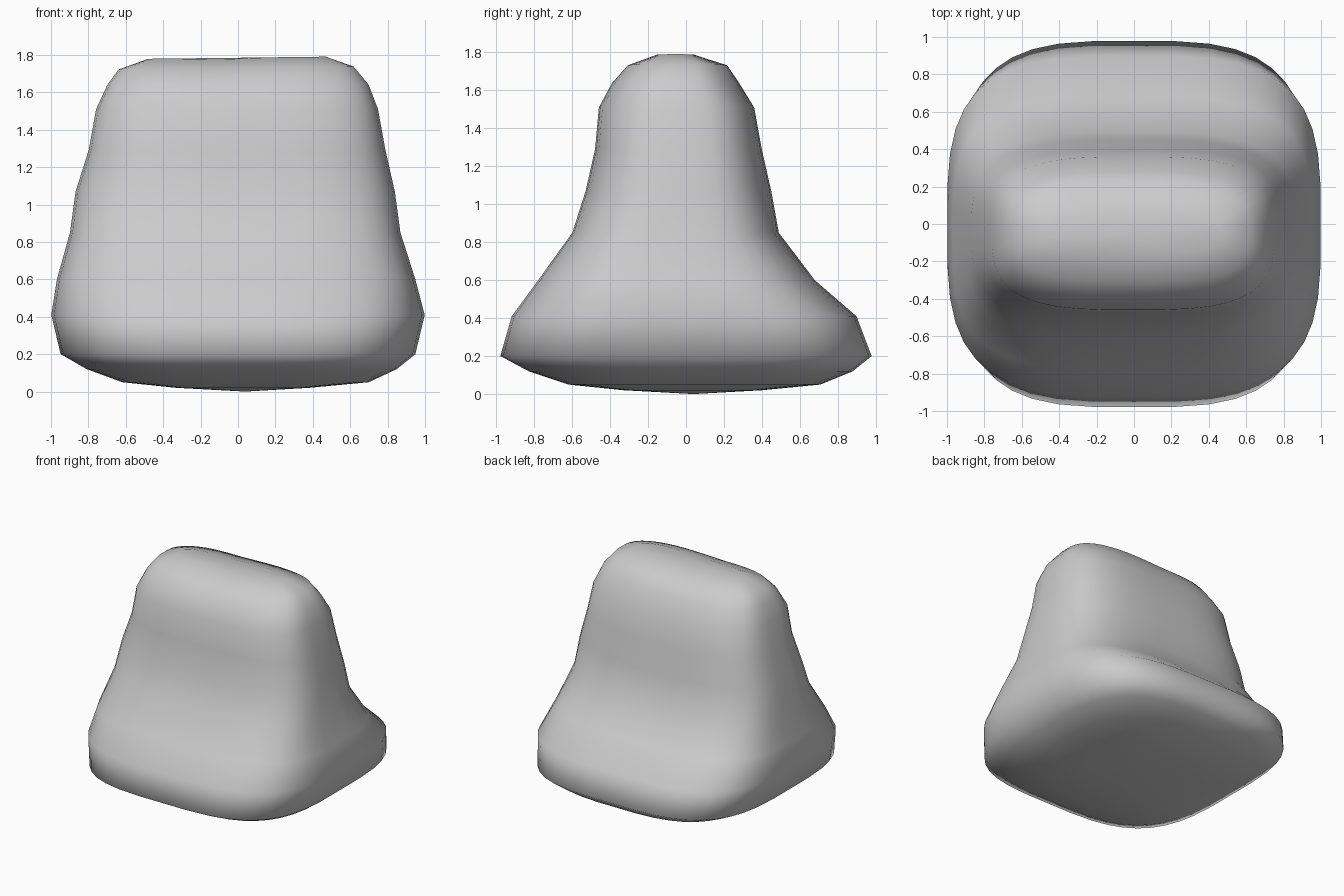
import bpy
import bmesh
from math import cos, sin, pi, copysign

cube = bpy.data.objects.get("Cube")
if cube:
    bpy.data.objects.remove(cube, do_unlink=True)

SIDES = 40

# Body outline by height: z, left edge, right edge, front, back, squareness
LEVELS = [
    (0.02, -0.33, 0.38, -0.33, 0.40, 2.8),
    (0.05, -0.62, 0.70, -0.62, 0.71, 3.0),
    (0.12, -0.81, 0.85, -0.83, 0.88, 3.2),
    (0.20, -0.95, 0.95, -0.98, 0.98, 3.4),
    (0.41, -1.00, 1.00, -0.92, 0.90, 3.4),
    (0.60, -0.97, 0.95, -0.78, 0.68, 3.4),
    (0.85, -0.90, 0.87, -0.60, 0.49, 3.4),
    (1.07, -0.87, 0.84, -0.53, 0.45, 3.2),
    (1.29, -0.80, 0.79, -0.48, 0.40, 3.2),
    (1.51, -0.76, 0.75, -0.46, 0.36, 3.2),
    (1.64, -0.70, 0.70, -0.39, 0.28, 3.1),
    (1.73, -0.64, 0.62, -0.31, 0.22, 3.0),
    (1.785, -0.48, 0.47, -0.16, 0.05, 2.8),
]


def rounded(value, power):
    return copysign(abs(value) ** (2 / power), value)


def add_ring(bm, z, x0, x1, y0, y1, power):
    """One rounded rectangular cross-section."""
    ring = []
    for i in range(SIDES):
        a = 2 * pi * (i + 0.5) / SIDES
        x = (x0 + x1) / 2 + (x1 - x0) / 2 * rounded(cos(a), power)
        y = (y0 + y1) / 2 + (y1 - y0) / 2 * rounded(sin(a), power)
        ring.append(bm.verts.new((x, y, z)))
    return ring


def close_ring(bm, ring, tip):
    point = bm.verts.new(tip)
    for i in range(SIDES):
        bm.faces.new((ring[i - 1], ring[i], point))


# Soft body lofted from the flared base to the narrow crown
bm = bmesh.new()
rings = [add_ring(bm, *level) for level in LEVELS]
for low, high in zip(rings, rings[1:]):
    for i in range(SIDES):
        bm.faces.new((low[i - 1], low[i], high[i], high[i - 1]))
close_ring(bm, rings[0], (0.04, 0.04, 0))
close_ring(bm, rings[-1], (0, -0.06, 1.79))

# Slight sag across the crown
for v in bm.verts:
    if v.co.z > 1.7:
        v.co.z += 0.012 * v.co.x - 0.008 * (1 - min(1, abs(v.co.x + 0.1) / 0.3))
bmesh.ops.recalc_face_normals(bm, faces=bm.faces[:])

mesh = bpy.data.meshes.new("body")
bm.to_mesh(mesh)
bm.free()
body = bpy.data.objects.new("body", mesh)
bpy.context.collection.objects.link(body)

# Plain light grey
grey = bpy.data.materials.new("light_grey")
grey.use_nodes = True
colour = (0.6, 0.6, 0.6, 1)
grey.diffuse_color = colour
grey.node_tree.nodes["Principled BSDF"].inputs["Base Color"].default_value = colour
mesh.materials.append(grey)

bpy.context.view_layer.objects.active = body
body.select_set(True)
bpy.ops.object.shade_smooth()
